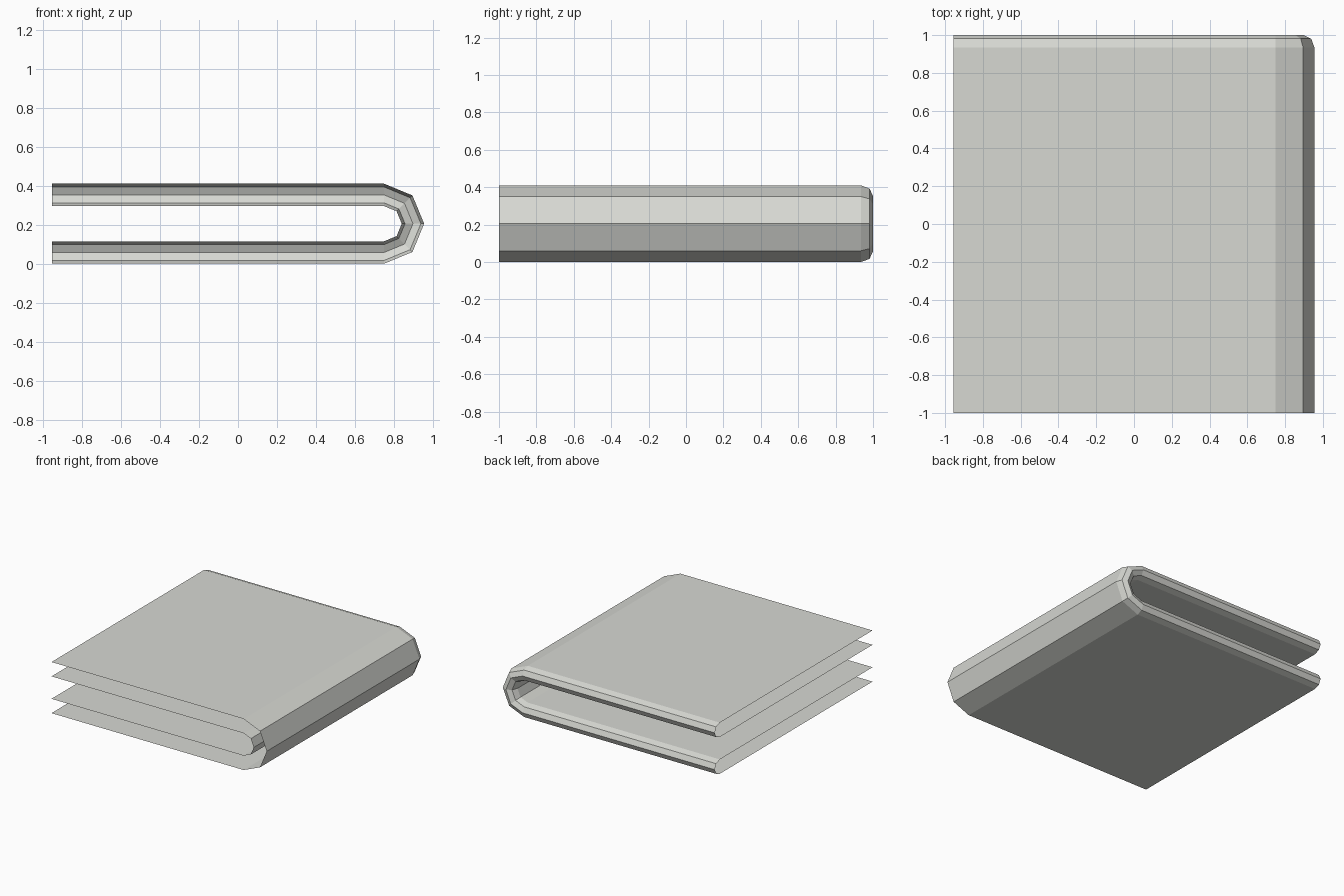
import bpy
import bmesh
from math import sin, cos, pi

if "Cube" in bpy.data.objects:
    bpy.data.objects.remove(bpy.data.objects["Cube"], do_unlink=True)

# Warm light grey cloth
cloth = bpy.data.materials.new("warm light grey cloth")
cloth.use_nodes = True
colour = (0.68, 0.69, 0.65, 1)
cloth.diffuse_color = colour
cloth.node_tree.nodes["Principled BSDF"].inputs["Base Color"].default_value = colour

RADIUS = 0.205       # outer radius of the side fold
GAP = 0.115          # distance between the two layers of cloth
CENTRE = 0.75        # x of the side fold's axis
LEFT = -0.955        # open edge
STEPS = 4            # facets in each fold

# Back fold profile: depth y and inward offset from the outer layer
profile = [(-1, 0)]
for i in range(STEPS + 1):
    a = pi * i / STEPS
    profile.append((0.935 + 0.065 * sin(a), GAP / 2 * (1 - cos(a))))
profile.append((-1, GAP))


def fold_path(offset):
    """U-shaped path across the cloth, moved inward by offset."""
    r = RADIUS - offset
    angles = [pi / 2 - pi * i / STEPS for i in range(STEPS + 1)]
    arc = [(CENTRE + r * cos(a), RADIUS + r * sin(a)) for a in angles]
    return [(LEFT, RADIUS + r)] + arc + [(LEFT, RADIUS - r)]


# Folded cloth: one open sheet, folded at the back and again at the side
bm = bmesh.new()
rows = [[bm.verts.new((x, y, z)) for x, z in fold_path(off)] for y, off in profile]
for low, high in zip(rows, rows[1:]):
    for i in range(len(low) - 1):
        bm.faces.new((low[i], low[i + 1], high[i + 1], high[i]))
bm.normal_update()
if bm.faces[:][0].normal.z < 0:
    bmesh.ops.reverse_faces(bm, faces=bm.faces[:])
mesh = bpy.data.meshes.new("folded_cloth")
bm.to_mesh(mesh)
bm.free()
mesh.materials.append(cloth)
bpy.context.collection.objects.link(bpy.data.objects.new("folded_cloth", mesh))
